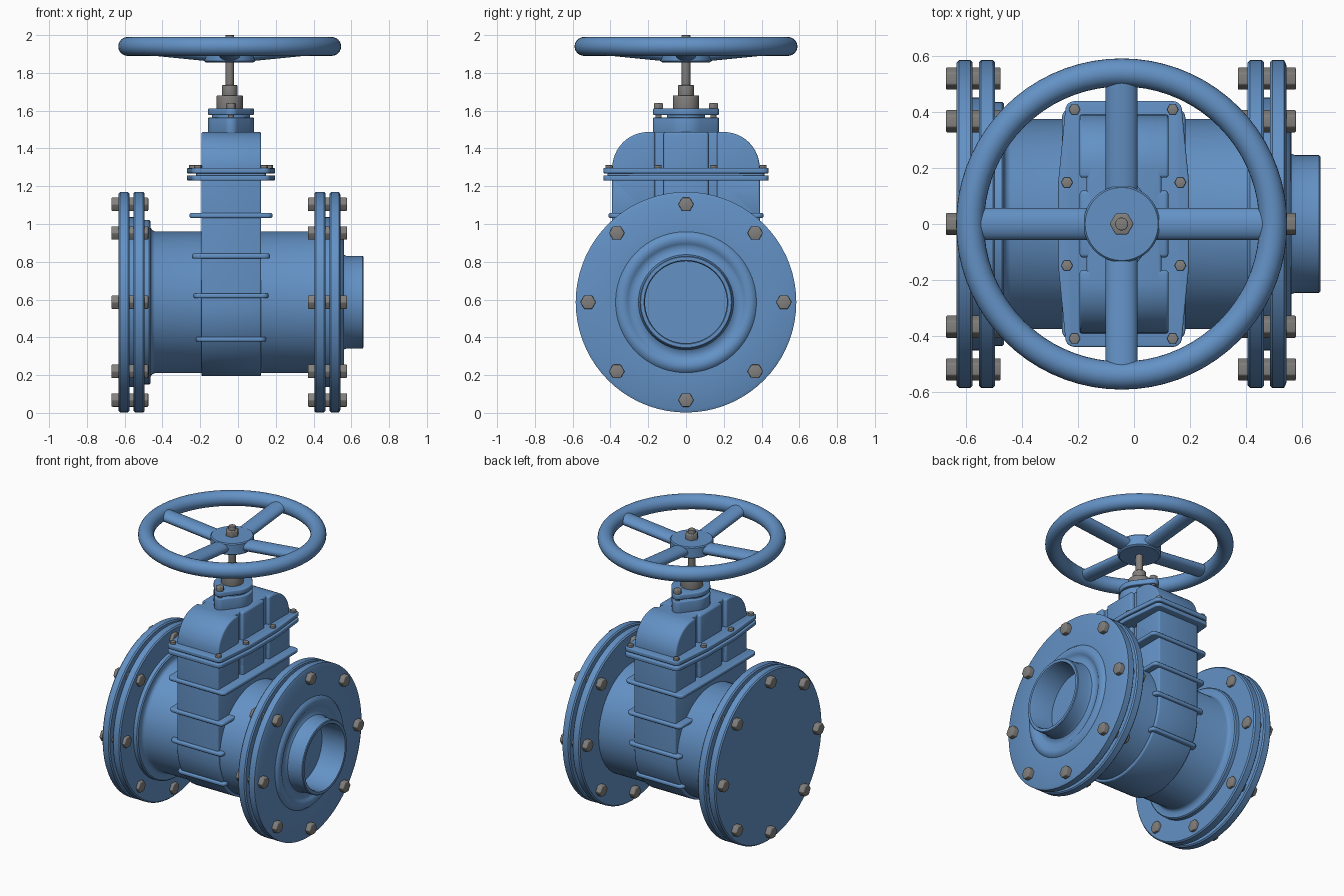
import bpy, bmesh
from math import sin, cos, pi, radians
from mathutils import Matrix, Vector
from mathutils.geometry import convex_hull_2d

cube = bpy.data.objects.get("Cube")
if cube:
    bpy.data.objects.remove(cube)


def material(name, color):
    m = bpy.data.materials.new(name)
    m.use_nodes = True
    m.diffuse_color = color
    m.node_tree.nodes["Principled BSDF"].inputs["Base Color"].default_value = color
    return m


BLUE = material("blue paint", (0.125, 0.285, 0.56, 1))
STEEL = material("grey steel", (0.22, 0.215, 0.205, 1))
AXIS_Z = 0.586   # height of the pipe axis
MID_X = -0.037   # centre of the gate


def finish(name, bm, mat, bevel=0):
    bmesh.ops.recalc_face_normals(bm, faces=bm.faces)
    mesh = bpy.data.meshes.new(name)
    bm.to_mesh(mesh)
    bm.free()
    ob = bpy.data.objects.new(name, mesh)
    bpy.context.collection.objects.link(ob)
    mesh.materials.append(mat)
    bpy.ops.object.select_all(action='DESELECT')
    ob.select_set(True)
    bpy.context.view_layer.objects.active = ob
    if bevel:
        mod = ob.modifiers.new("bevel", 'BEVEL')
        mod.width, mod.segments, mod.angle_limit = bevel, 3, radians(40)
        bpy.ops.object.modifier_apply(modifier=mod.name)
    bpy.ops.object.shade_smooth_by_angle(angle=radians(35))


def lathe(name, profile, axis='X', center=(0, 0, AXIS_Z), steps=72):
    """Spin (position along axis, radius) points around an axis."""
    bm = bmesh.new()
    verts = [bm.verts.new((r, 0, a)) for a, r in profile]
    edges = [bm.edges.new(p) for p in zip(verts, verts[1:])]
    bmesh.ops.spin(bm, geom=verts + edges, axis=(0, 0, 1), cent=(0, 0, 0),
                   angle=2 * pi, steps=steps)
    bmesh.ops.remove_doubles(bm, verts=bm.verts, dist=0.0002)
    if axis == 'X':
        bm.transform(Matrix.Rotation(pi / 2, 4, 'Y'))
    bm.transform(Matrix.Translation(center))
    finish(name, bm, BLUE)


def hull_prism(name, circles, lo, hi, axis='Z', bevel=0.006, n=48, limits=(-9, 9)):
    """Prism whose outline wraps tightly around circles (u, v, radius);
    limits clip the outline along u."""
    pts = []
    for u, v, r in circles:
        for i in range(n):
            a = 2 * pi * i / n
            p = min(max(u + r * cos(a), limits[0]), limits[1])
            pts.append((p, v + r * sin(a)))
    outline = [pts[i] for i in convex_hull_2d(pts)]
    bm = bmesh.new()
    verts = [bm.verts.new((p, q, lo) if axis == 'Z' else (lo, p, q)) for p, q in outline]
    face = bm.faces.new(verts)
    bmesh.ops.remove_doubles(bm, verts=bm.verts, dist=0.0005)
    face = bm.faces[:][0]
    res = bmesh.ops.extrude_face_region(bm, geom=[face], use_keep_orig=True)
    shift = (0, 0, hi - lo) if axis == 'Z' else (hi - lo, 0, 0)
    bmesh.ops.translate(bm, vec=shift, verts=[g for g in res["geom"]
                                              if isinstance(g, bmesh.types.BMVert)])
    finish(name, bm, BLUE, bevel)


def quad(x, y, r):
    """Four equal circles mirrored about the gate centre."""
    return [(MID_X + sx * x, sy * y, r) for sx in (-1, 1) for sy in (-1, 1)]


def rod(name, center, radius, lo, hi, axis='Z', sides=6, bevel=0.005):
    """Hexagonal or round steel bar with softened ends."""
    bm = bmesh.new()
    bmesh.ops.create_cone(bm, cap_ends=True, segments=sides, radius1=radius,
                          radius2=radius, depth=hi - lo)
    if axis == 'X':
        bm.transform(Matrix.Rotation(pi / 2, 4, 'Y') @ Matrix.Rotation(pi / 2, 4, 'Z')
                     @ Matrix.Rotation(pi / 2, 4, 'Z'))
        bm.transform(Matrix.Translation(((lo + hi) / 2, *center)))
    else:
        bm.transform(Matrix.Translation((*center, (lo + hi) / 2))
                     @ Matrix.Rotation(pi / 2, 4, 'Z'))
    finish(name, bm, STEEL, bevel)


def flange(name, lo, hi, radius=0.584):
    c = 0.008
    lathe(name, [(lo, 0), (lo, radius - c), (lo + c, radius), (hi - c, radius),
                 (hi, radius - c), (hi, 0)])


# Pipe body with its end flanges
lathe("pipe_body", [(-0.5, 0), (-0.5, 0.435), (-0.47, 0.435), (-0.463, 0.428),
                    (-0.463, 0.395), (-0.455, 0.382), (-0.44, 0.375),
                    (0.41, 0.375), (0.41, 0)])
flange("blind_flange", -0.632, -0.575)
flange("left_body_flange", -0.553, -0.495)
flange("right_body_flange", 0.405, 0.463)
for side, lo, hi in (("left", -0.58, -0.548), ("right", 0.458, 0.49)):
    lathe(side + "_gasket", [(lo, 0), (lo, 0.45), (hi, 0.45), (hi, 0)])

# Outlet flange with raised ring and hollow stub
lathe("outlet_flange", [(0.3, 0), (0.3, 0.217), (0.656, 0.217), (0.664, 0.222),
                        (0.664, 0.24), (0.66, 0.245), (0.575, 0.245), (0.556, 0.252),
                        (0.546, 0.268), (0.545, 0.295), (0.552, 0.308), (0.56, 0.32),
                        (0.562, 0.34), (0.557, 0.36), (0.543, 0.373), (0.543, 0.566),
                        (0.535, 0.584), (0.493, 0.584), (0.485, 0.576),
                        (0.485, 0.217), (0.3, 0.217)])

# Flange bolts, each a full-width hexagonal bar
for side, lo, hi in (("left", -0.67, -0.475), ("right", 0.37, 0.577)):
    for i in range(8):
        a = i * pi / 4
        rod(side + "_flange_bolt", (0.518 * cos(a), AXIS_Z + 0.518 * sin(a)),
            0.041, lo, hi, 'X')

# Gate housing and bonnet: a core with three thicker blocks, leaving grooves between
SEAM = 1.045
x0, x1 = MID_X - 0.157, MID_X + 0.16
housing = [(s * 0.382, z, 0.01) for s in (-1, 1) for z in (SEAM - 0.01, 1.23)]
bonnet = [(-0.2, 1.297, 0.19), (0.2, 1.297, 0.19), (-0.38, 1.25, 0.01), (0.38, 1.25, 0.01)]
hull_prism("housing_lower", [(0, AXIS_Z, 0.392), (-0.382, SEAM - 0.01, 0.01),
                             (0.382, SEAM - 0.01, 0.01)], x0, x1, 'X', 0.012)
for name, outline in (("housing_upper", housing), ("bonnet", bonnet)):
    hull_prism(name + "_core", outline, x0 + 0.025, x1 - 0.025, 'X', 0.01)
    for limits in ((-9, -0.165), (-0.12, 0.12), (0.165, 9)):
        hull_prism(name + "_block", outline, x0, x1, 'X', 0.014, limits=limits)

# Bolted joint between housing and bonnet
for name, lo, hi in (("housing_plate", 1.23, 1.258), ("bonnet_plate", 1.268, 1.297)):
    hull_prism(name, quad(0.175, 0.405, 0.033) + quad(0.2, 0.15, 0.033), lo, hi, n=24)
hull_prism("bonnet_gasket", quad(0.165, 0.395, 0.02), 1.25, 1.275, bevel=0, n=16)
for x, y, _ in quad(0.175, 0.408, 0) + quad(0.202, 0.148, 0):
    rod("bonnet_bolt", (x, y), 0.021, 1.29, 1.312, bevel=0.003)

# Stiffening ribs, following the housing width
for z, half in ((SEAM, 0.22), (0.83, 0.207), (0.62, 0.198), (0.39, 0.185)):
    drop = max(0, AXIS_Z - z)
    y = (0.392 ** 2 - drop ** 2) ** 0.5 + 0.018
    hull_prism("housing_rib", quad(half - 0.03, y - 0.03, 0.03),
               z - 0.013, z + 0.013, bevel=0.009, n=16)

# Packing gland on top of the bonnet
oval = [(MID_X, 0, 0.122), (MID_X, -0.135, 0.04), (MID_X, 0.135, 0.04)]
hull_prism("gland_base", oval, 1.47, 1.563)
lathe("gland_neck", [(1.55, 0), (1.55, 0.1), (1.59, 0.1), (1.59, 0)],
      axis='Z', center=(MID_X, 0, 0))
hull_prism("gland_plate", oval, 1.577, 1.612)
for s in (-1, 1):
    rod("gland_bolt", (MID_X, s * 0.145), 0.028, 1.605, 1.64)
    rod("gland_stud", (MID_X, s * 0.145), 0.016, 1.55, 1.61, sides=16, bevel=0)

# Stem and its nuts
stem = (-0.044, 0)
rod("stem_collar", stem, 0.07, 1.6, 1.68, sides=40)
rod("stem_nut", stem, 0.042, 1.675, 1.735, sides=24)
rod("stem", stem, 0.023, 1.7, 2.0, sides=24, bevel=0.003)
rod("wheel_nut", stem, 0.043, 1.92, 1.975)

# Hand wheel
lathe("wheel_rim", [(1.94 + 0.05 * sin(i * pi / 12), 0.54 + 0.05 * cos(i * pi / 12))
                    for i in range(25)], axis='Z', center=(*stem, 0))
lathe("wheel_hub", [(1.855, 0), (1.855, 0.125), (1.863, 0.136), (1.93, 0.136),
                    (1.937, 0.13), (1.938, 0)], axis='Z', center=(*stem, 0))
for i in range(4):
    a = i * pi / 2
    start = Vector((0.06 * cos(a), 0.06 * sin(a), 1.892))
    end = Vector((0.54 * cos(a), 0.54 * sin(a), 1.94))
    bm = bmesh.new()
    bmesh.ops.create_cone(bm, cap_ends=True, segments=32, radius1=0.057, radius2=0.057,
                          depth=(end - start).length)
    bmesh.ops.scale(bm, vec=(1, 0.62, 1), verts=bm.verts)
    bm.transform((end - start).to_track_quat('Z', 'Y').to_matrix().to_4x4())
    bm.transform(Matrix.Translation((start + end) / 2 + Vector((*stem, 0))))
    finish("wheel_spoke", bm, BLUE)
